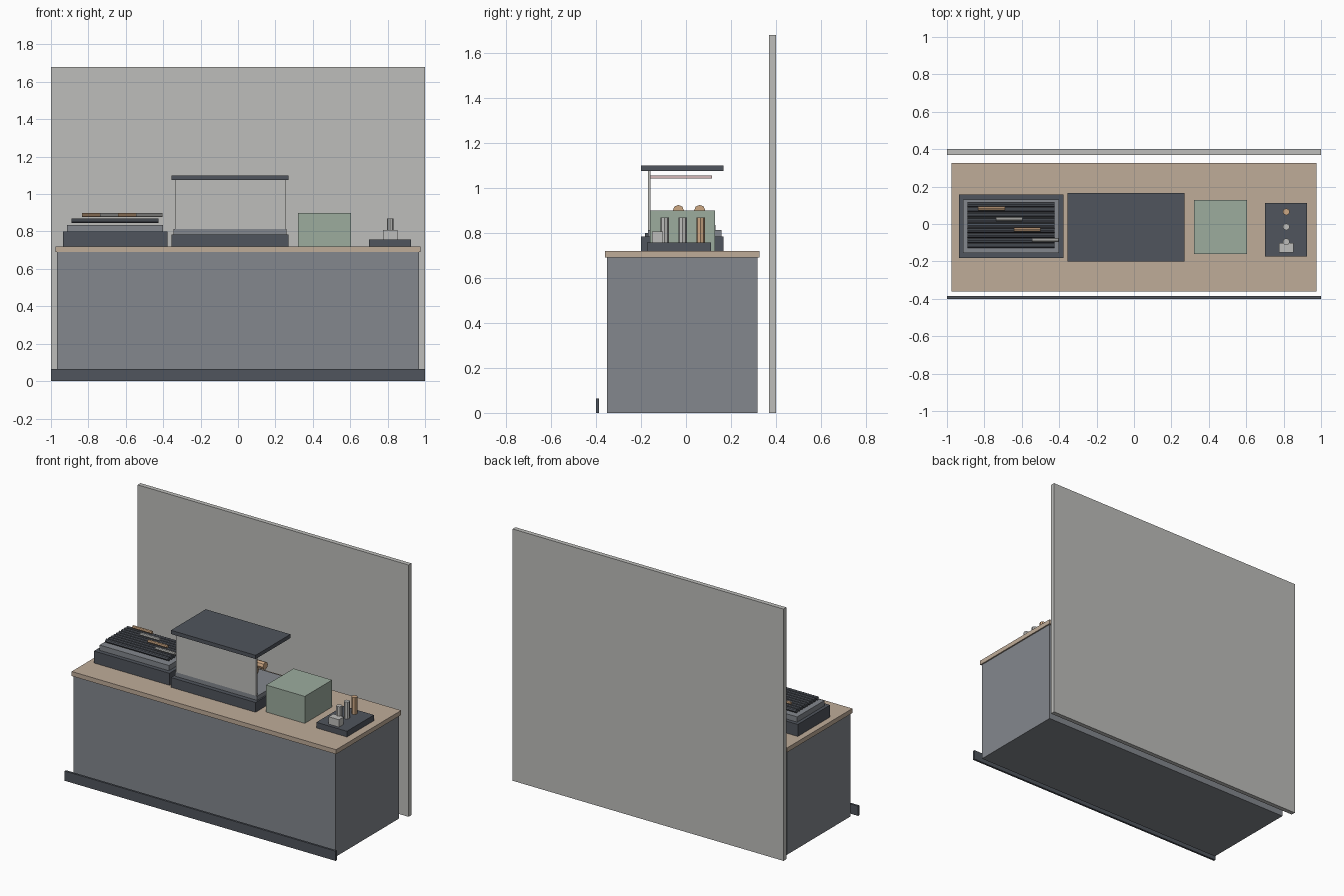
import bpy
import math

if "Cube" in bpy.data.objects:
    bpy.data.objects.remove(bpy.data.objects["Cube"], do_unlink=True)


def material(name, rgb):
    """Flat material from 0-255 sRGB values."""
    lin = [((c / 255 + 0.055) / 1.055) ** 2.4 for c in rgb] + [1.0]
    m = bpy.data.materials.new(name)
    m.use_nodes = True
    m.diffuse_color = lin
    node = next(n for n in m.node_tree.nodes if n.type == 'BSDF_PRINCIPLED')
    node.inputs["Base Color"].default_value = lin
    return m


PALE = material("pale grey", (190, 190, 187))
STEEL = material("mid grey", (131, 135, 141))
DARK = material("dark slate", (80, 85, 93))
WOOD = material("light wood", (191, 172, 153))
GREEN = material("sage green", (156, 172, 158))
TAN = material("toasted tan", (205, 168, 132))
PINK = material("warm pink", (214, 186, 186))


def box(name, x, y, z, mat):
    """Box from (min, max) ranges on each axis."""
    bpy.ops.mesh.primitive_cube_add(
        size=1, location=[(a + b) / 2 for a, b in (x, y, z)])
    ob = bpy.context.object
    ob.name = name
    ob.scale = [b - a for a, b in (x, y, z)]
    bpy.ops.object.transform_apply(location=False, rotation=False, scale=True)
    ob.data.materials.append(mat)
    return ob


def rod(name, center, radius, length, mat, along_x=True, sides=8):
    """Low-poly cylinder lying along x or standing upright."""
    bpy.ops.mesh.primitive_cylinder_add(
        vertices=sides, radius=radius, depth=length, location=center,
        rotation=(0, math.pi / 2 if along_x else 0, 0))
    ob = bpy.context.object
    ob.name = name
    ob.data.materials.append(mat)
    return ob


# Room and counter
box("back_wall", (-1, 1), (0.37, 0.40), (0, 1.68), PALE)
box("kick_rail", (-1, 1), (-0.40, -0.386), (0, 0.065), DARK)
box("counter_body", (-0.967, 0.967), (-0.352, 0.317), (0, 0.69), STEEL)
box("counter_top", (-0.976, 0.976), (-0.36, 0.327), (0.69, 0.72), WOOD)

# Grill with a row of bars and skewers
box("grill_base", (-0.935, -0.378), (-0.183, 0.157), (0.72, 0.80), DARK)
box("grill_tray", (-0.913, -0.402), (-0.155, 0.132), (0.80, 0.835), STEEL)
for i in range(9):
    rod(f"grill_bar_{i + 1}", (-0.658, 0.103 - i * 0.0275, 0.857),
        0.0125, 0.464, DARK)
for i in range(4):
    rod(f"skewer_{i + 1}", (-0.762 + i * 0.096, 0.083 - i * 0.0563, 0.887),
        0.0105, 0.142, TAN if i % 2 == 0 else PALE)

# Display case
box("case_base", (-0.355, 0.27), (-0.20, 0.167), (0.72, 0.785), DARK)
box("case_deck", (-0.345, 0.26), (-0.17, 0.157), (0.785, 0.813), STEEL)
box("case_front_panel", (-0.337, 0.253), (-0.17, -0.157), (0.813, 1.075), PALE)
box("case_roof", (-0.355, 0.27), (-0.20, 0.167), (1.075, 1.10), DARK)
box("heat_panel", (-0.315, 0.23), (-0.157, 0.115), (1.043, 1.055), PINK)
for i, y in enumerate((-0.034, 0.061)):
    rod(f"warm_roll_{i + 1}", (-0.0425, y, 0.90), 0.025, 0.405, TAN)

# Green container
box("green_container", (0.32, 0.605), (-0.16, 0.128), (0.72, 0.90), GREEN)

# Condiment tray
box("condiment_tray", (0.70, 0.925), (-0.173, 0.112), (0.72, 0.758), DARK)
box("napkin_block", (0.775, 0.852), (-0.152, -0.102), (0.758, 0.807), PALE)
for i, mat in enumerate((PALE, PALE, TAN)):
    rod(f"bottle_{i + 1}", (0.814, -0.095 + i * 0.08, 0.814),
        0.0185, 0.112, mat, along_x=False)
